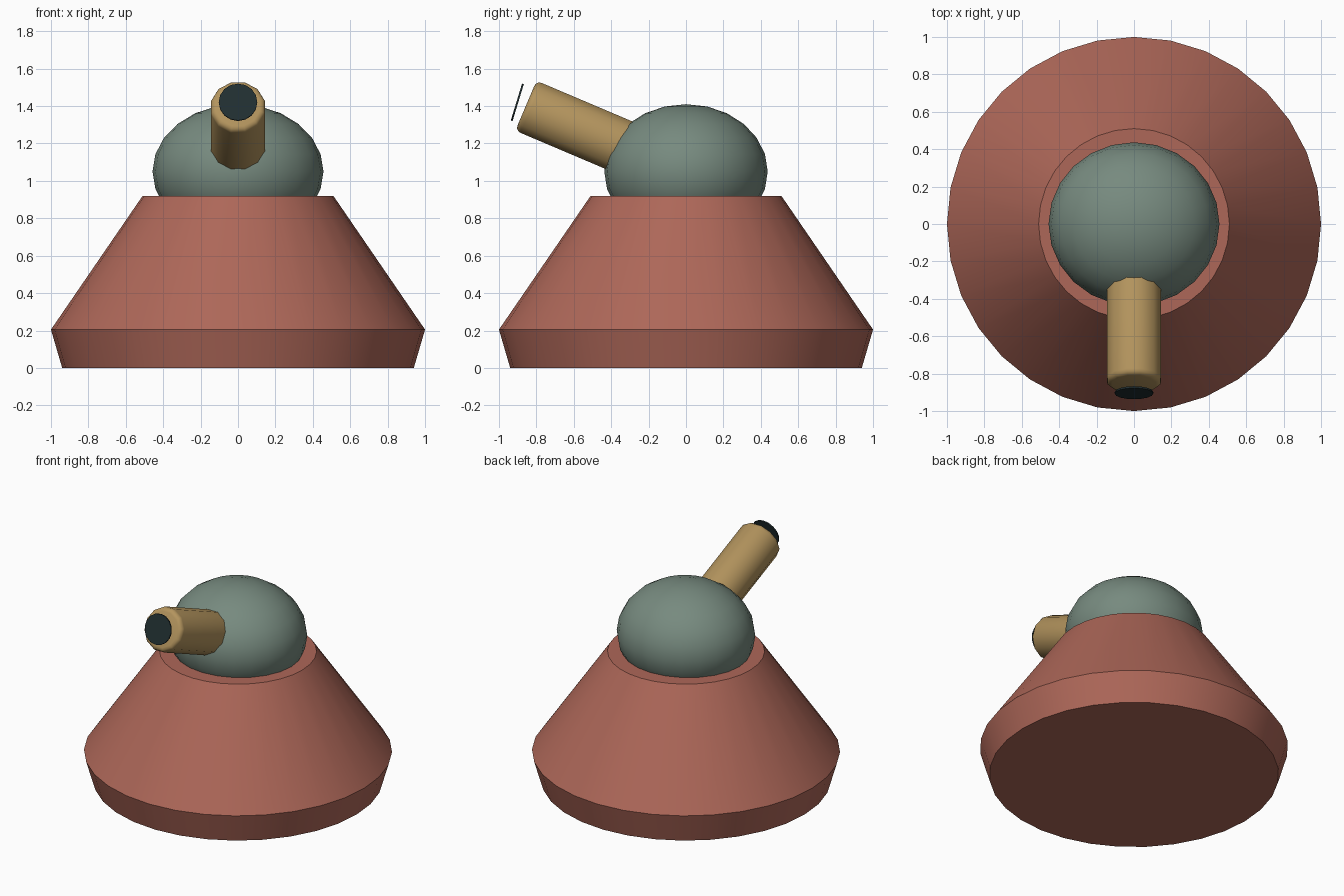
import bpy, bmesh, math
from mathutils import Matrix, Vector

if "Cube" in bpy.data.objects:
    bpy.data.objects.remove(bpy.data.objects["Cube"])


def material(name, srgb):
    mat = bpy.data.materials.new(name)
    mat.diffuse_color = [(c / 255) ** 2.2 for c in srgb] + [1]
    mat.use_nodes = True
    mat.node_tree.nodes["Principled BSDF"].inputs["Base Color"].default_value = mat.diffuse_color
    return mat


def lathe(name, profile, sides, mat, phase=0.0, matrix=Matrix()):
    """Closed solid from (radius, height) rings, capped at both ends."""
    bm = bmesh.new()
    rings = []
    for r, z in profile:
        angles = [phase + 2 * math.pi * i / sides for i in range(sides)]
        rings.append([bm.verts.new((r * math.cos(a), r * math.sin(a), z)) for a in angles])
    for low, high in zip(rings, rings[1:]):
        for i in range(sides):
            j = (i + 1) % sides
            bm.faces.new((low[i], low[j], high[j], high[i]))
    bm.faces.new(rings[0][::-1])
    bm.faces.new(rings[-1])
    bm.transform(matrix)
    return finish(bm, name, mat)


def finish(bm, name, mat):
    mesh = bpy.data.meshes.new(name)
    bm.to_mesh(mesh)
    bm.free()
    mesh.materials.append(mat)
    obj = bpy.data.objects.new(name, mesh)
    bpy.context.collection.objects.link(obj)
    bpy.ops.object.select_all(action='DESELECT')
    obj.select_set(True)
    bpy.context.view_layer.objects.active = obj
    bpy.ops.object.shade_smooth_by_angle(angle=math.radians(35))
    return obj


def aim(center, tilt):
    """Turn local +z toward the front, raised by tilt degrees."""
    return Matrix.Translation(center) @ Matrix.Rotation(math.radians(90 - tilt), 4, 'X')


red = material("terracotta", (172, 103, 89))
green = material("grey_green", (118, 137, 126))
tan = material("tan", (178, 147, 94))
dark = material("dark_slate", (38, 50, 52))

# Flared base with a flat top
lathe("base", [(0.94, 0), (1.0, 0.205), (0.51, 0.92)], 32, red)

# Flattened dome turret
bm = bmesh.new()
bmesh.ops.create_uvsphere(bm, u_segments=24, v_segments=12, radius=1)
bm.transform(Matrix.Translation((0, 0, 1.05)) @ Matrix.Diagonal((0.457, 0.437, 0.36, 1)))
finish(bm, "dome", green)

# Raised barrel with a rounded front rim
rim = [(0.12 + 0.03 * math.cos(a), -0.03 + 0.03 * math.sin(a))
       for a in (0, math.pi / 6, math.pi / 3, math.pi / 2)]
lathe("barrel", [(0.15, -0.68)] + rim, 12, tan, math.pi / 12,
      aim(Vector((0, -0.856, 1.402)), 23))

# Thin muzzle disc just ahead of the barrel
lathe("muzzle_disc", [(0.103, -0.005), (0.103, 0.005)], 16, dark, 0,
      aim(Vector((0, -0.902, 1.42)), 17))
